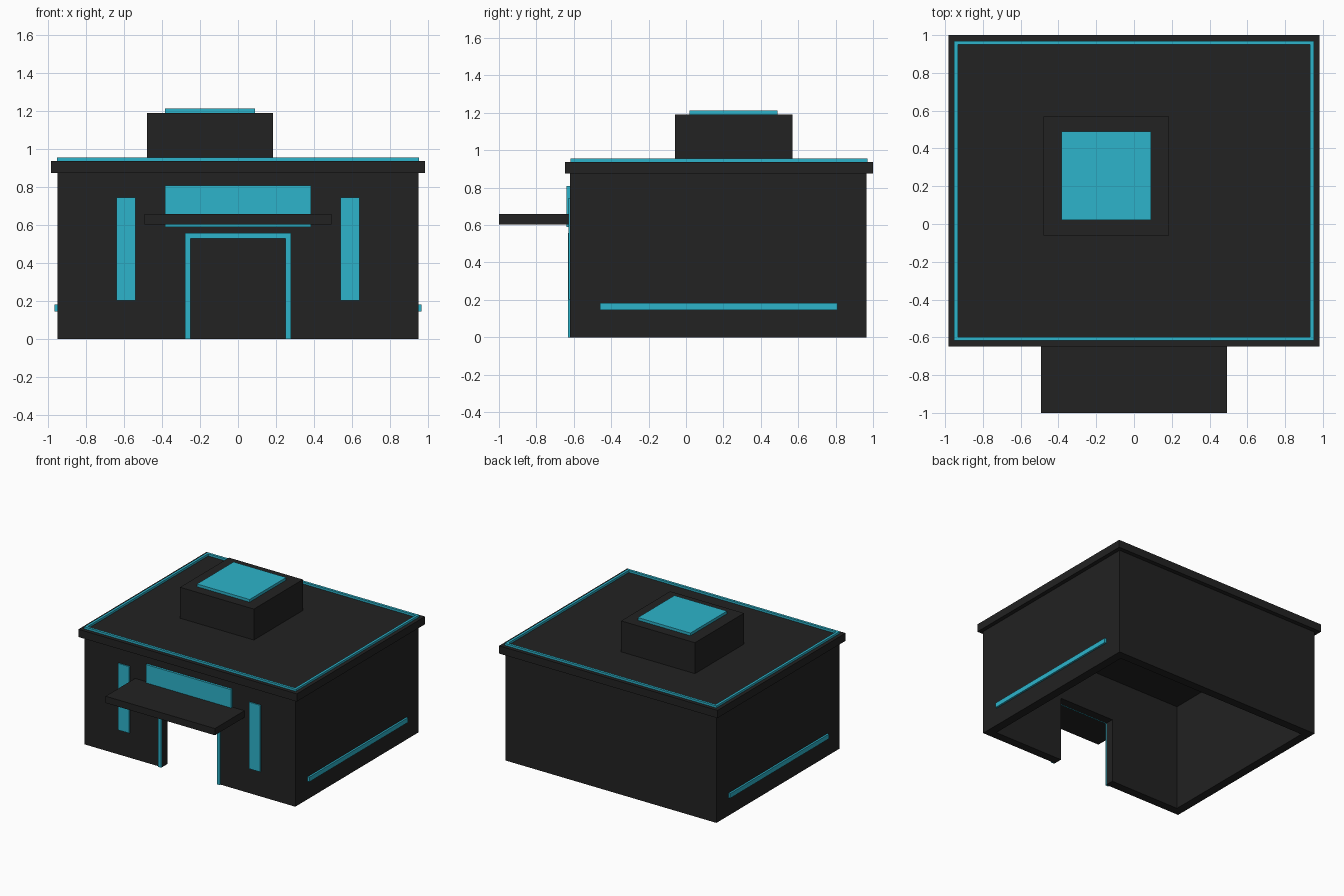
import bpy, bmesh

if "Cube" in bpy.data.objects:
    bpy.data.objects.remove(bpy.data.objects["Cube"])


def material(name, rgb):
    m = bpy.data.materials.new(name)
    m.diffuse_color = (*rgb, 1)
    m.use_nodes = True
    m.node_tree.nodes["Principled BSDF"].inputs["Base Color"].default_value = m.diffuse_color
    return m


DARK = material("charcoal", (0.016, 0.016, 0.016))
CYAN = material("cyan", (0.026, 0.456, 0.597))


def finish(name, bm, mat):
    bmesh.ops.recalc_face_normals(bm, faces=bm.faces)
    mesh = bpy.data.meshes.new(name)
    bm.to_mesh(mesh)
    bm.free()
    mesh.materials.append(mat)
    ob = bpy.data.objects.new(name, mesh)
    bpy.context.collection.objects.link(ob)
    return ob


def box(name, x, y, z, mat):
    """Box given as (min, max) ranges on each axis."""
    bm = bmesh.new()
    bmesh.ops.create_cube(bm, size=1)
    for v in bm.verts:
        v.co = [r[0] if c < 0 else r[1] for c, r in zip(v.co, (x, y, z))]
    return finish(name, bm, mat)


def arch(name, outer, inner, top, inner_top, y, mat):
    """Upside-down U in the XZ plane, extruded along y."""
    pts = [(-outer, 0), (-outer, top), (outer, top), (outer, 0),
           (inner, 0), (inner, inner_top), (-inner, inner_top), (-inner, 0)]
    bm = bmesh.new()
    face = bm.faces.new([bm.verts.new((px, y[0], pz)) for px, pz in pts])
    ext = bmesh.ops.extrude_face_region(bm, geom=[face])["geom"]
    bmesh.ops.translate(bm, vec=(0, y[1] - y[0], 0),
                        verts=[v for v in ext if isinstance(v, bmesh.types.BMVert)])
    return finish(name, bm, mat)


def ring(name, x, y, z, w, mat):
    """Rectangular frame lying flat, w wide."""
    bm = bmesh.new()
    loops = []
    for zz in z:
        for d in (0, w):
            loops.append([bm.verts.new(p) for p in (
                (x[0] + d, y[0] + d, zz), (x[1] - d, y[0] + d, zz),
                (x[1] - d, y[1] - d, zz), (x[0] + d, y[1] - d, zz))])
    lo, li, uo, ui = loops
    for a, b in ((lo, uo), (uo, ui), (ui, li), (li, lo)):
        for i in range(4):
            j = (i + 1) % 4
            bm.faces.new((a[i], a[j], b[j], b[i]))
    return finish(name, bm, mat)


# Hollow shell: front wall with an open doorway, back and side walls, no floor
FRONT, BACK, SIDE, T, WALL = -0.62, 0.965, 0.95, 0.07, 0.875
arch("front_wall", SIDE, 0.25, WALL, 0.53, (FRONT, FRONT + T), DARK)
box("back_wall", (-SIDE, SIDE), (BACK - T, BACK), (0, WALL), DARK)
for s, side in ((-1, "left"), (1, "right")):
    box(side + "_wall", sorted((s * SIDE, s * (SIDE - T))),
        (FRONT + T, BACK - T), (0, WALL), DARK)
    # Front window and low side strip
    box(side + "_window", sorted((s * 0.54, s * 0.64)), (FRONT - 0.009, FRONT),
        (0.203, 0.745), CYAN)
    box(side + "_strip", sorted((s * SIDE, s * 0.965)), (-0.46, 0.81),
        (0.145, 0.183), CYAN)

# Roof slab with raised border
box("roof", (-0.983, 0.983), (-0.648, 1.0), (WALL, 0.938), DARK)
ring("roof_border", (-0.953, 0.953), (-0.618, 0.97), (0.938, 0.955), 0.02, CYAN)

# Rooftop block and its skylight
box("rooftop_block", (-0.48, 0.185), (-0.06, 0.57), (0.938, 1.19), DARK)
box("skylight", (-0.383, 0.09), (0.02, 0.49), (1.19, 1.212), CYAN)

# Entrance: door frame, canopy, wide panel above
arch("door_frame", 0.278, 0.25, 0.557, 0.53, (FRONT - 0.01, FRONT), CYAN)
box("canopy", (-0.492, 0.492), (-1.0, FRONT), (0.604, 0.659), DARK)
box("front_panel", (-0.383, 0.383), (FRONT - 0.018, FRONT), (0.59, 0.808), CYAN)
